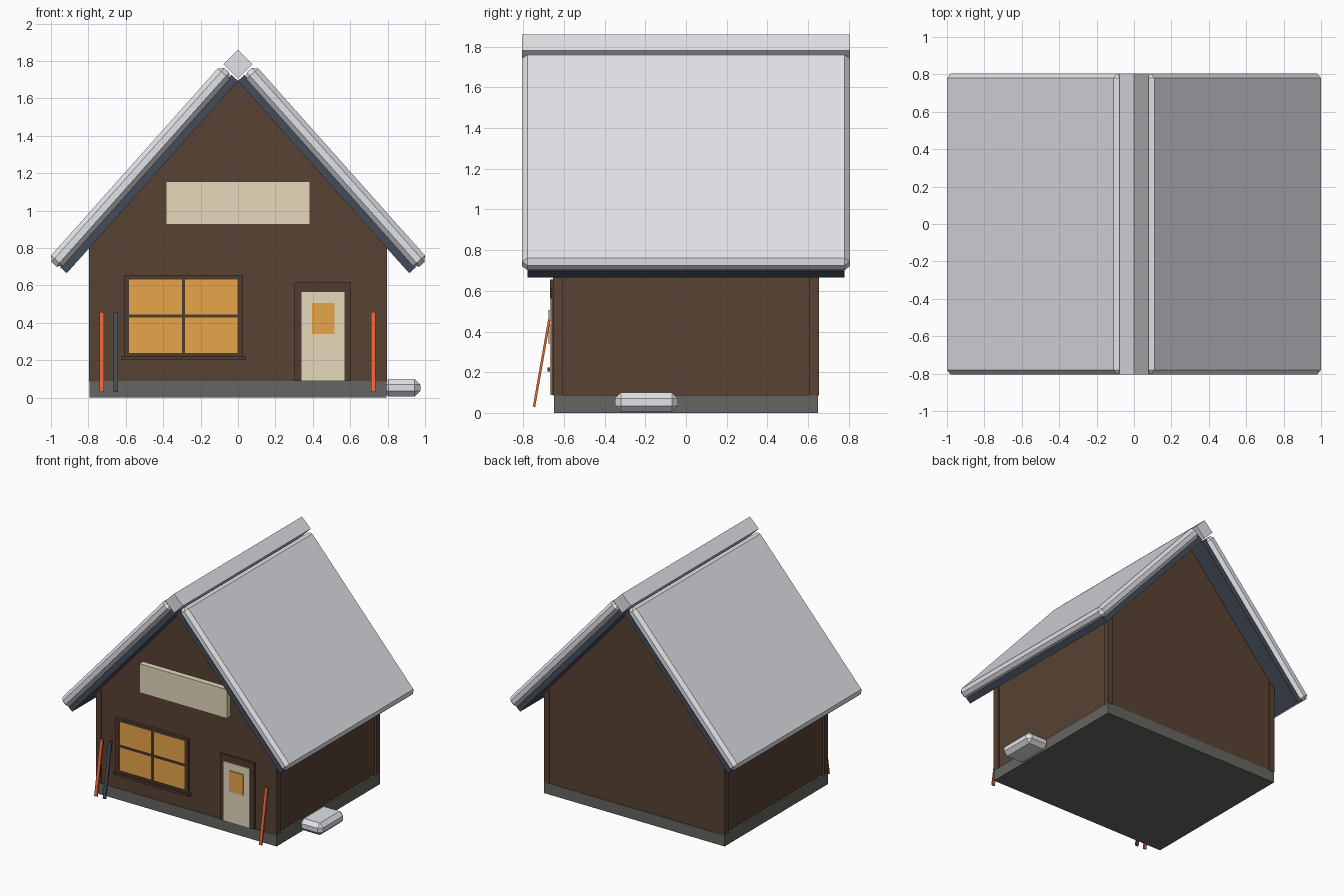
import bpy
import bmesh
import math
from mathutils import Matrix, Vector

default = bpy.data.objects.get("Cube")
if default:
    bpy.data.objects.remove(default, do_unlink=True)


def material(name, rgb):
    mat = bpy.data.materials.new(name)
    mat.use_nodes = True
    colour = (*rgb, 1)
    mat.diffuse_color = colour
    mat.node_tree.nodes["Principled BSDF"].inputs["Base Color"].default_value = colour
    return mat


snow = material("snow", (.82, .83, .87))
timber = material("brown timber", (.10, .054, .034))
trim = material("dark timber trim", (.08, .043, .028))
stone = material("grey stone", (.13, .13, .115))
slate = material("blue slate", (.06, .072, .10))
cream = material("cream paint", (.78, .69, .50))
glow = material("amber glass", (.80, .38, .07))
orange = material("orange paint", (.80, .13, .035))


def finish(name, bm, mat, mirror=(False, False)):
    """Turn a bmesh into a flat-shaded object, optionally mirrored across x and y."""
    bmesh.ops.recalc_face_normals(bm, faces=bm.faces)
    mesh = bpy.data.meshes.new(name)
    bm.to_mesh(mesh)
    bm.free()
    mesh.materials.append(mat)
    obj = bpy.data.objects.new(name, mesh)
    bpy.context.collection.objects.link(obj)
    if any(mirror):
        mod = obj.modifiers.new("Mirror", 'MIRROR')
        mod.use_axis = (*mirror, False)
        mod.use_mirror_merge = False
    return obj


def box(name, mat, x, y, z, chamfer=0, matrix=None, mirror=(False, False)):
    """Box from three (low, high) ranges, with optional chamfer and placement."""
    spans = (x, y, z)
    size = [hi - lo for lo, hi in spans]
    centre = Vector([(hi + lo) / 2 for lo, hi in spans])
    bm = bmesh.new()
    bmesh.ops.create_cube(bm, size=1)
    bmesh.ops.scale(bm, vec=size, verts=bm.verts)
    bmesh.ops.translate(bm, vec=centre, verts=bm.verts)
    if chamfer:
        bmesh.ops.bevel(bm, geom=bm.edges[:], offset=chamfer, segments=1,
                        affect='EDGES', profile=.5)
    if matrix:
        bm.transform(matrix)
    return finish(name, bm, mat, mirror)


def both(value):
    return (-value, value)


# Foundation
box("foundation", stone, both(.795), both(.65), (0, .088))

# Walls: gabled profile extruded from front to back
bm = bmesh.new()
profile = [(-.78, .08), (.78, .08), (.78, .82), (0, 1.697), (-.78, .82)]
face = bm.faces.new([bm.verts.new((x, -.645, z)) for x, z in profile])
extruded = bmesh.ops.extrude_face_region(bm, geom=[face])["geom"]
bmesh.ops.translate(bm, vec=(0, 1.29, 0),
                    verts=[v for v in extruded if isinstance(v, bmesh.types.BMVert)])
finish("walls", bm, timber)

# Corner posts
box("corner_posts", timber, (.75, .796), (.605, .653), (.086, .825), mirror=(True, True))

# Roof: slabs in slope space (x runs down the slope, z is the outward normal)
slope = Matrix.Rotation(math.radians(48.3), 4, 'Y')
box("roof_boards", slate, (-1.265, .112), both(.78), (1.126, 1.174),
    matrix=slope, mirror=(True, False))
box("roof_snow", snow, (-1.267, .122), both(.805), (1.167, 1.252),
    chamfer=.025, matrix=slope, mirror=(True, False))
ridge = Matrix.Translation((0, 0, 1.782)) @ Matrix.Rotation(math.radians(45), 4, 'Y')
box("ridge_snow", snow, both(.0545), both(.805), both(.0545), matrix=ridge)

# Sign board, left blank
box("sign_board", cream, both(.385), (-.69, -.64), (.925, 1.155))

# Window: four frame bars around the glass, then glazing bars and sill
for side, x in (("right", (-.61, -.582)), ("left", (-.002, .026))):
    box("window_frame_" + side, trim, x, (-.668, -.64), (.21, .655))
for side, z in (("bottom", (.21, .24)), ("top", (.633, .655))):
    box("window_frame_" + side, trim, (-.582, -.002), (-.668, -.64), z)
box("window_glass", glow, (-.582, -.002), (-.66, -.64), (.24, .633))
box("window_mullion", trim, (-.30, -.283), (-.668, -.65), (.24, .633))
box("window_crossbar", trim, (-.582, -.002), (-.667, -.65), (.429, .445))
box("window_sill", trim, (-.626, .042), (-.68, -.64), (.203, .223))

# Door
box("door_surround", trim, (.303, .605), (-.66, -.64), (.088, .615))
box("door", cream, (.34, .57), (-.668, -.64), (.09, .565))
box("door_glass", glow, (.396, .516), (-.676, -.64), (.34, .506))

# Skis leaning against the front wall
top, foot = Vector((0, -.672, .458)), Vector((0, -.747, .03))
lean = (top - foot).to_track_quat('Z', 'X').to_matrix().to_4x4()
length = (top - foot).length
for name, x, mat in (("ski_right", -.728, orange), ("ski_dark", -.653, slate),
                     ("ski_left", .723, orange)):
    place = Matrix.Translation((x, foot.y, foot.z)) @ lean
    # tracking Z with X up swaps the box's width and depth
    width, depth = both(.0125), both(.006)
    if abs((lean @ Vector((1, 0, 0))).x) < .5:
        width, depth = depth, width
    box(name, mat, width, depth, (0, length), matrix=place)

# Snow heap beside the wall
box("snow_heap", snow, (.775, .975), (-.35, -.04), (.005, .1), chamfer=.03)
